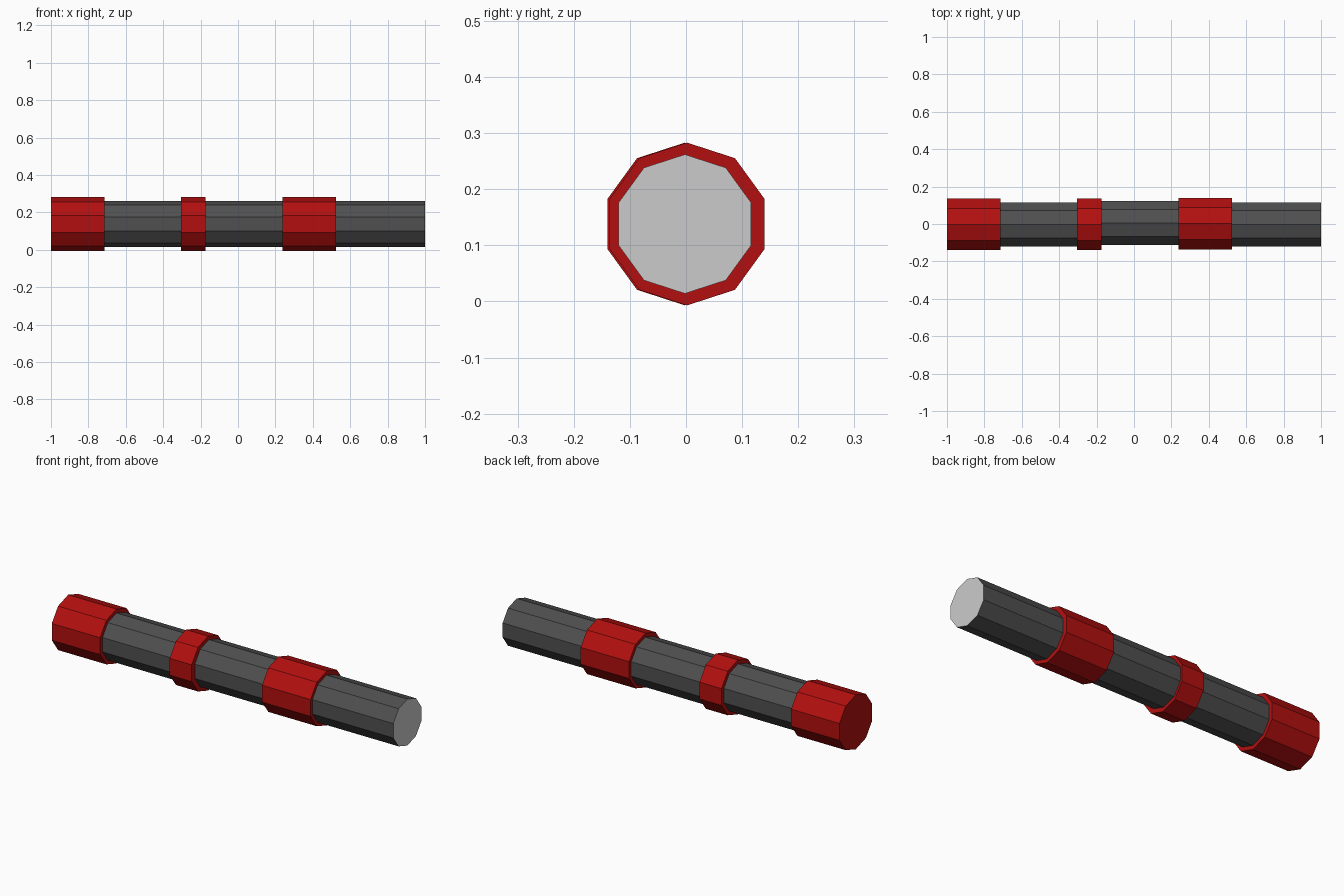
import bpy, bmesh
from math import pi
from mathutils import Matrix

if "Cube" in bpy.data.objects:
    bpy.data.objects.remove(bpy.data.objects["Cube"])

SIDES = 10
Z = 0.138          # axis height
R_BAND, R_SHAFT = 0.145, 0.124


def material(name, color):
    m = bpy.data.materials.new(name)
    m.diffuse_color = color
    m.use_nodes = True
    m.node_tree.nodes["Principled BSDF"].inputs["Base Color"].default_value = m.diffuse_color
    return m


red = material("red", (0.45, 0.005, 0.005, 1))
dark = material("dark_grey", (0.08, 0.08, 0.08, 1))

# turns a z-axis shape onto x, with a vertex pointing along y (flat top and bottom)
TURN = Matrix.Rotation(pi / 2, 4, 'Y') @ Matrix.Rotation(pi / 2, 4, 'Z')


def add_object(name, bm, x, y, mat=None):
    bmesh.ops.transform(bm, matrix=Matrix.Translation((x, y, Z)) @ TURN, verts=bm.verts)
    mesh = bpy.data.meshes.new(name)
    bm.to_mesh(mesh)
    bm.free()
    if mat:
        mesh.materials.append(mat)
    obj = bpy.data.objects.new(name, mesh)
    bpy.context.collection.objects.link(obj)


def prism(name, x0, x1, radius, y, mat, caps=True):
    bm = bmesh.new()
    bmesh.ops.create_cone(bm, cap_ends=caps, segments=SIDES, radius1=radius,
                          radius2=radius, depth=x1 - x0)
    # align so that the first vertex lies on the y axis after turning
    a = bm.verts[:][0].co.copy()
    add_object(name, bm, (x0 + x1) / 2, y, mat)


# raised red bands: solid end cap, narrow ring, wide grip
prism("end_cap", -1.0, -0.715, R_BAND, -0.002, red)
prism("narrow_band", -0.305, -0.175, R_BAND, -0.002, red)
prism("wide_band", 0.237, 0.523, R_BAND, 0.002, red)

# dark shaft sections between the bands
prism("rear_shaft", -0.715, -0.305, R_SHAFT, -0.002, dark, False)
prism("middle_shaft", -0.175, 0.237, R_SHAFT, 0.005, dark, False)
prism("front_shaft", 0.523, 1.0, R_SHAFT, -0.002, dark, False)

# plain light end face of the front shaft
bm = bmesh.new()
bmesh.ops.create_circle(bm, cap_ends=True, segments=SIDES, radius=R_SHAFT)
add_object("end_face", bm, 1.0, -0.002)
